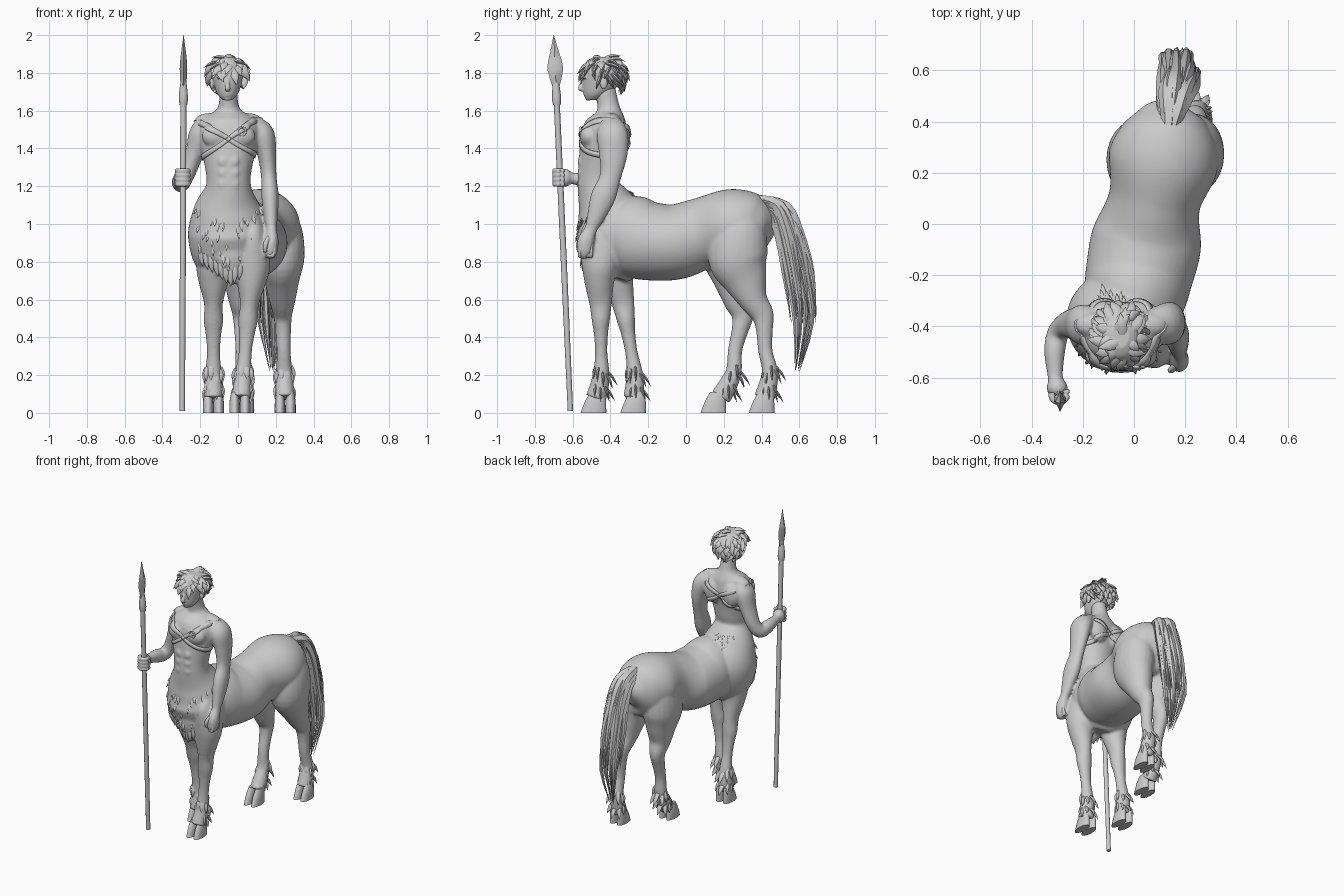
import bpy, bmesh, math, random
from mathutils import Vector, Matrix
from mathutils.bvhtree import BVHTree

random.seed(4)
cube = bpy.data.objects.get("Cube")
if cube:
    bpy.data.objects.remove(cube)

grey = bpy.data.materials.new("stone_grey")
grey.use_nodes = True
COLOUR = (0.6, 0.6, 0.6, 1)
grey.diffuse_color = COLOUR
for node in grey.node_tree.nodes:
    if node.type == 'BSDF_PRINCIPLED':
        node.inputs["Base Color"].default_value = COLOUR


def spline(rows, steps):
    """Catmull-Rom through rows of x, y, z, half width, half depth."""
    p = [Vector(r) for r in rows]
    p = [p[0]] + p + [p[-1]]
    out = []
    for i in range(1, len(p) - 2):
        a, b, c, d = p[i - 1:i + 3]
        for s in range(steps):
            t = s / steps
            out.append(0.5 * (2 * b + (c - a) * t + (2 * a - 5 * b + 4 * c - d) * t * t
                              + (3 * b - 3 * c + d - a) * t ** 3))
    return out + [p[-1]]


def loft(bm, rows, sides=24, steps=5, flat=False):
    rows = spline(rows, steps)
    pts = [Vector(r[:3]) for r in rows]
    chord = (pts[-1] - pts[0]).normalized()
    ref = Vector((0, 1, 0)) if abs(chord.x) > 0.8 else Vector((1, 0, 0))
    rings = []
    for i, (p, r) in enumerate(zip(pts, rows)):
        t = (pts[min(i + 1, len(pts) - 1)] - pts[max(i - 1, 0)]).normalized()
        if flat:
            t = Vector((0, 0, 1))
        side = (ref - t * ref.dot(t)).normalized()
        up = t.cross(side)
        ring = []
        for k in range(sides):
            ang = math.tau * k / sides
            ring.append(bm.verts.new(p + side * math.cos(ang) * max(r[3], 0.001)
                                     + up * math.sin(ang) * max(r[4], 0.001)))
        rings.append(ring)
    for lo, hi in zip(rings, rings[1:]):
        for k in range(sides):
            n = (k + 1) % sides
            bm.faces.new((lo[k], lo[n], hi[n], hi[k]))
    bm.faces.new(rings[0])
    bm.faces.new(rings[-1])


def blob(bm, centre, size):
    m = Matrix.Translation(centre) @ Matrix.Diagonal((*size, 1))
    bmesh.ops.create_uvsphere(bm, u_segments=24, v_segments=16, radius=1, matrix=m)


def lock(bm, pts, r, thin=0.6):
    """Pointed tuft that swells in the middle."""
    n = len(pts) - 1
    rows = [(*p, r * w, r * w * thin) for p, w in
            ((p, (1 - i / n) ** 0.7 * (0.7 if i == 0 else 1.2)) for i, p in enumerate(pts))]
    loft(bm, rows, 6, 3)


def finish(bm, name, voxel=0):
    bmesh.ops.recalc_face_normals(bm, faces=bm.faces)
    me = bpy.data.meshes.new(name)
    bm.to_mesh(me)
    bm.free()
    me.materials.append(grey)
    me.shade_smooth()
    ob = bpy.data.objects.new(name, me)
    bpy.context.collection.objects.link(ob)
    if voxel:
        mod = ob.modifiers.new("fuse", 'REMESH')
        mod.mode = 'VOXEL'
        mod.voxel_size = voxel
        mod.use_smooth_shade = True
        mod = ob.modifiers.new("soften", 'SMOOTH')
        mod.factor = 0.5
        mod.iterations = 8
    else:
        me.set_sharp_from_angle(angle=0.9)
    return ob


# Human torso flowing into the equine chest, with a pointed breast
CX = -0.05
body = bmesh.new()
loft(body, [(-.04, -.40, .72, .1, .09), (-.045, -.38, .8, .185, .16), (CX, -.38, .95, .215, .205),
            (-.055, -.42, 1.08, .18, .16), (CX, -.465, 1.2, .12, .11), (CX, -.46, 1.3, .125, .11),
            (CX, -.445, 1.42, .152, .115), (CX, -.425, 1.5, .165, .118), (CX, -.41, 1.56, .13, .09),
            (CX, -.41, 1.615, .058, .06), (CX, -.43, 1.72, .048, .055)], 48, 8)
loft(body, [(-.04, -.45, .98, .12, .1), (-.04, -.47, .86, .13, .09), (-.035, -.48, .77, .08, .07),
            (-.03, -.49, .68, .015, .02)])
for s in (-1, 1):
    blob(body, (CX + s * .068, -.515, 1.465), (.074, .048, .06))
    blob(body, (CX + s * .09, -.395, 1.548), (.09, .05, .04))
    blob(body, (CX + s * .07, -.34, 1.46), (.065, .045, .085))
    for k in range(3):
        blob(body, (CX + s * .03, -.555, 1.21 + k * .06), (.028, .02, .03))
torso_tree = BVHTree.FromBMesh(body)

# Horse barrel and rump
loft(body, [(-.04, -.42, .93, .15, .16), (0, -.3, .935, .195, .215), (.02, -.2, .91, .21, .208),
            (.05, -.06, .905, .215, .2), (.08, .09, .95, .18, .19), (.115, .25, .98, .215, .205),
            (.13, .37, .96, .175, .185), (.135, .43, .95, .115, .13), (.14, .455, .94, .04, .05)], 48, 8)

# Legs: offset along y, height, half width, half depth
FRONT = [(.01, 1.04, .03, .05), (.005, .95, .07, .11), (0, .8, .092, .1), (-.005, .7, .08, .08),
         (0, .58, .05, .06), (0, .49, .052, .048), (0, .42, .042, .038), (0, .32, .035, .033),
         (0, .22, .043, .042), (-.01, .15, .048, .05), (-.03, .08, .052, .055)]
HIND = [(-.15, 1.08, .06, .08), (-.16, .97, .11, .14), (-.17, .82, .122, .158), (-.13, .7, .092, .118),
        (-.09, .6, .07, .078), (-.04, .52, .05, .06), (-.03, .44, .042, .045),
        (-.025, .33, .037, .038)] + FRONT[-3:]
LEGS = {"left_front": (FRONT, (.01, -.445), (.08, -.455)),
        "right_front": (FRONT, (-.13, -.235), (-.13, -.37)),
        "left_hind": (HIND, (.25, .445), (.23, .445)),
        "right_hind": (HIND, (.03, .19), (.015, .42))}
for name, (rows, foot, top) in LEGS.items():
    foot, top = Vector(foot), Vector(top)
    path = []
    for dy, z, a, b in rows:
        c = foot.lerp(top, min(z / .8, 1))
        path.append((c.x, c.y + dy, z, a, b))
    loft(body, path)
    # Cloven hoof
    hoof = bmesh.new()
    for s in (-1, 1):
        x = foot.x + s * .028
        loft(hoof, [(x, foot.y - .022, .11, .018, .04), (x, foot.y - .034, .06, .027, .056),
                    (x, foot.y - .045, 0, .028, .068)], 20, 3, flat=True)
    finish(hoof, name + "_hoof")
    # Feathered hair above the hoof
    fur = bmesh.new()
    for k in range(18):
        ang = math.tau * k / 9 + .2
        out = Vector((math.cos(ang), math.sin(ang), 0))
        upper = k < 9
        z = random.uniform(.2, .25) if upper else random.uniform(.13, .16)
        back = max(out.y, 0)
        c = foot.lerp(top, z / .8)
        root = Vector((c.x, c.y - (0 if upper else .015), z)) + out * .033
        lock(fur, [root, root + out * (.01 + .018 * back) - Vector((0, 0, .035)),
                   root + out * (.012 + .04 * back) - Vector((0, 0, .075))], .021, .5)
    finish(fur, name + "_feathering")

# Right arm bent to the shaft
loft(body, [(-.15, -.4, 1.53, .05, .06), (-.195, -.395, 1.48, .063, .08), (-.228, -.39, 1.38, .05, .065),
            (-.268, -.395, 1.27, .043, .05), (-.298, -.43, 1.215, .043, .046),
            (-.31, -.5, 1.225, .041, .045), (-.308, -.59, 1.24, .03, .031), (-.305, -.63, 1.245, .03, .035)])
blob(body, (-.3, -.64, 1.245), (.042, .04, .048))
# Left arm hanging, with a closed hand
loft(body, [(.06, -.4, 1.53, .05, .06), (.125, -.39, 1.475, .067, .083), (.152, -.385, 1.37, .05, .076),
            (.163, -.4, 1.25, .041, .057), (.17, -.44, 1.14, .046, .066), (.175, -.485, 1.02, .034, .043),
            (.178, -.505, .97, .028, .034), (.178, -.53, .91, .037, .045), (.172, -.535, .85, .035, .04),
            (.165, -.525, .825, .02, .025)])
finish(body, "centaur_body", .008)

# Fingers
fingers = bmesh.new()
for k in range(4):
    z = 1.21 + k * .024
    arc = [(-.292 + .031 * math.cos(a), -.664 + .031 * math.sin(a), z, .014, .014)
           for a in (.6 - math.pi * j / 4 for j in range(6))]
    loft(fingers, arc, 10, 3)
    y = -.562 + k * .02
    loft(fingers, [(.186, y, .9, .012, .011), (.19, y, .855, .012, .011), (.178, y, .828, .012, .011),
                   (.155, y, .84, .01, .01)], 10, 3)
loft(fingers, [(.165, -.55, .93, .014, .014), (.145, -.57, .89, .014, .014), (.145, -.565, .85, .01, .01)], 10)
finish(fingers, "fingers", .004)

# Crossed chest straps and buckle ring
for name, rise in (("strap_left", .1), ("strap_right", -.085)):
    bm = bmesh.new()
    pairs = []
    for k in range(72):
        ang = math.tau * k / 72
        d = Vector((math.cos(ang), math.sin(ang), 0))
        pair = []
        for h in (-.014, .014):
            o = Vector((CX, -.43, 1.45 + rise * d.x + h))
            pair.append(bm.verts.new(torso_tree.ray_cast(o + d, -d)[0] + d * .003))
        pairs.append(pair)
    for a, b in zip(pairs, pairs[1:] + pairs[:1]):
        bm.faces.new((a[0], b[0], b[1], a[1]))
    strap = finish(bm, name)
    mod = strap.modifiers.new("thickness", 'SOLIDIFY')
    mod.thickness = .009
    mod.offset = 0
ring = bmesh.new()
loft(ring, [(.02 + .021 * math.cos(a), -.558, 1.49 + .021 * math.sin(a), .006, .006)
            for a in (math.tau * j / 12 for j in range(13))], 8, 2)
finish(ring, "strap_ring")

# Shaggy fur over the chest and around the back of the waist
fur = bmesh.new()
DOWN = Vector((0, 0, -1))


def tuft(x, z, facing, size):
    hit, n, _, _ = torso_tree.ray_cast(Vector((x, facing * 2, z)), Vector((0, -facing, 0)))
    if hit:
        lie = (DOWN - n * DOWN.dot(n)).normalized()
        lock(fur, [hit - n * .006, hit + n * .003 + lie * size * .5, hit + n * .01 + lie * size], size * .25, .5)


for k in range(42):
    u = random.uniform(-1, 1)
    tuft(CX + u * .17, random.uniform(.76 + .1 * abs(u), 1.1 - .1 * (1 - abs(u))), -1, random.uniform(.03, .055))
for k in range(13):
    u = k / 6 - 1
    tuft(-.04 + u * .16, .75 + .11 * abs(u), -1, .085)
for k in range(24):
    tuft(CX + random.uniform(-.1, .1), random.uniform(1.1, 1.19), 1, .035)
finish(fur, "chest_fur")

# Head and face
FX = -.055
head = bmesh.new()
loft(head, [(FX, -.495, 1.657, .026, .034), (FX, -.478, 1.685, .052, .062), (FX, -.455, 1.73, .07, .092),
            (FX, -.445, 1.8, .083, .102), (FX, -.44, 1.86, .07, .085), (FX, -.44, 1.885, .035, .045)], 32,
     flat=True)
loft(head, [(FX, -.535, 1.775, .01, .012), (FX, -.55, 1.74, .01, .013), (FX, -.558, 1.718, .016, .014),
            (FX, -.545, 1.708, .012, .008)], 12)
blob(head, (FX, -.533, 1.691), (.022, .012, .006))
blob(head, (FX, -.53, 1.681), (.018, .012, .006))
blob(head, (FX, -.518, 1.664), (.02, .014, .012))
for s in (-1, 1):
    blob(head, (FX + s * .032, -.533, 1.775), (.026, .014, .008))
    blob(head, (FX + s * .031, -.526, 1.752), (.015, .011, .008))
    blob(head, (FX + s * .083, -.435, 1.745), (.012, .02, .033))
finish(head, "head", .004)

# Tousled hair in broad overlapping locks
hair = bmesh.new()
blob(hair, (FX, -.425, 1.8), (.092, .106, .084))
COUNT = 95
for k in range(COUNT):
    z = 1 - 1.45 * (k + .5) / COUNT
    ang = k * 2.39996
    r = math.sqrt(1 - z * z)
    d = Vector((r * math.cos(ang), r * math.sin(ang), z))
    if d.y < -.25 and z < .3 or z < -.1 and d.y < .1:
        continue
    root = Vector((FX + d.x * .08, -.433 + d.y * .1, 1.792 + d.z * .085))
    lie = Vector((d.x, d.y, -.9)) + Vector([random.uniform(-.6, .6) for _ in range(3)])
    lie = (lie - d * lie.dot(d)).normalized()
    size = random.uniform(.065, .095)
    lock(hair, [root, root + d * .014 + lie * size * .5, root + d * .012 + lie * size], .027, .5)
finish(hair, "hair")

# Tail of broad layered locks
tail = bmesh.new()
SPINE = [(.14, .39, 1.11), (.155, .49, 1.08), (.17, .55, .95), (.175, .595, .74), (.18, .625, .5), (.18, .59, .24)]
SPREAD = (.015, .04, .06, .075, .075, .02)
for k in range(48):
    ang = k * 2.39996
    rad = math.sqrt((k + .5) / 48)
    last = random.choice((4, 5, 5, 6, 6))
    pts = []
    for p, w in list(zip(SPINE, SPREAD))[:last]:
        j = random.uniform(.85, 1.15) * rad * w
        pts.append(Vector(p) + Vector((math.cos(ang) * j * .9, math.sin(ang) * j, math.cos(ang * 3) * .03 * rad)))
    lock(tail, pts, .036, .8)
finish(tail, "tail")

# Spear
LOW, HIGH = Vector((-.295, -.612, .01)), Vector((-.288, -.7, 2))


def along(z, a, b):
    return (*LOW.lerp(HIGH, (z - LOW.z) / (HIGH.z - LOW.z)), a, b)


shaft = bmesh.new()
loft(shaft, [along(.01, .014, .014), along(.8, .016, .016), along(1.66, .016, .016)], 12)
finish(shaft, "spear_shaft")
socket = bmesh.new()
loft(socket, [along(1.63, .02, .02), along(1.66, .024, .024), along(1.7, .022, .022), along(1.75, .016, .016)], 12)
finish(socket, "spear_socket")
blade = bmesh.new()
loft(blade, [along(1.72, .014, .016), along(1.82, .02, .042), along(1.9, .014, .026), along(2, 0, 0)], 4, 2)
finish(blade, "spear_blade")
